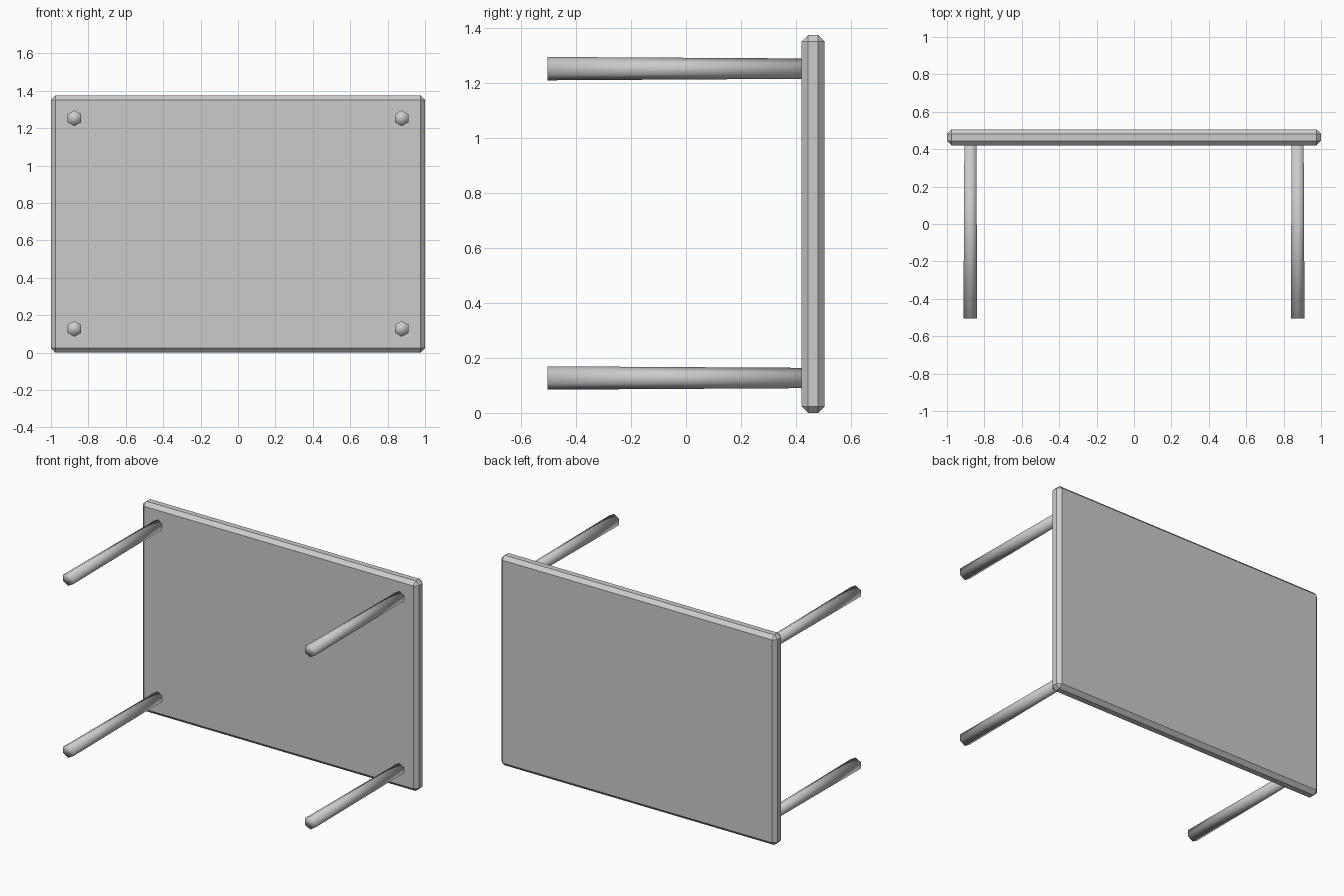
import bpy
from mathutils import Matrix, Vector
import bmesh
import math

cube = bpy.data.objects.get("Cube")
if cube:
    bpy.data.objects.remove(cube, do_unlink=True)

grey = bpy.data.materials.new("light grey")
grey.use_nodes = True
colour = (0.6, 0.6, 0.6, 1)
grey.diffuse_color = colour
grey.node_tree.nodes["Principled BSDF"].inputs["Base Color"].default_value = colour

HEIGHT = 1.375
BACK, TOP_FRONT, LEG_END = 0.505, 0.42, -0.505


def add_object(name, bm, smooth):
    mesh = bpy.data.meshes.new(name)
    bmesh.ops.recalc_face_normals(bm, faces=bm.faces)
    for face in bm.faces:
        face.smooth = smooth
    bm.to_mesh(mesh)
    bm.free()
    mesh.materials.append(grey)
    obj = bpy.data.objects.new(name, mesh)
    bpy.context.collection.objects.link(obj)


# Table top standing on its long edge, chamfered all round
bm = bmesh.new()
bmesh.ops.create_cube(bm, size=1)
bmesh.ops.scale(bm, vec=Vector((2, BACK - TOP_FRONT, HEIGHT)), verts=bm.verts)
bmesh.ops.translate(bm, vec=Vector((0, (BACK + TOP_FRONT) / 2, HEIGHT / 2)), verts=bm.verts)
bmesh.ops.bevel(bm, geom=bm.edges[:], offset=0.024, offset_type='OFFSET',
                segments=1, affect='EDGES')
add_object("table_top", bm, False)

# Six-sided legs pointing forward, slightly wider at the free end
root = TOP_FRONT + 0.01
length = root - LEG_END
for side, x in (("left", 0.875), ("right", -0.875)):
    for level, z in (("lower", 0.127), ("upper", 1.253)):
        bm = bmesh.new()
        place = (Matrix.Translation((x, (root + LEG_END) / 2, z))
                 @ Matrix.Rotation(math.pi / 2, 4, 'X'))
        bmesh.ops.create_cone(bm, cap_ends=True, segments=6, radius1=0.037,
                              radius2=0.0425, depth=length, matrix=place)
        add_object(f"{level}_{side}_leg", bm, True)
